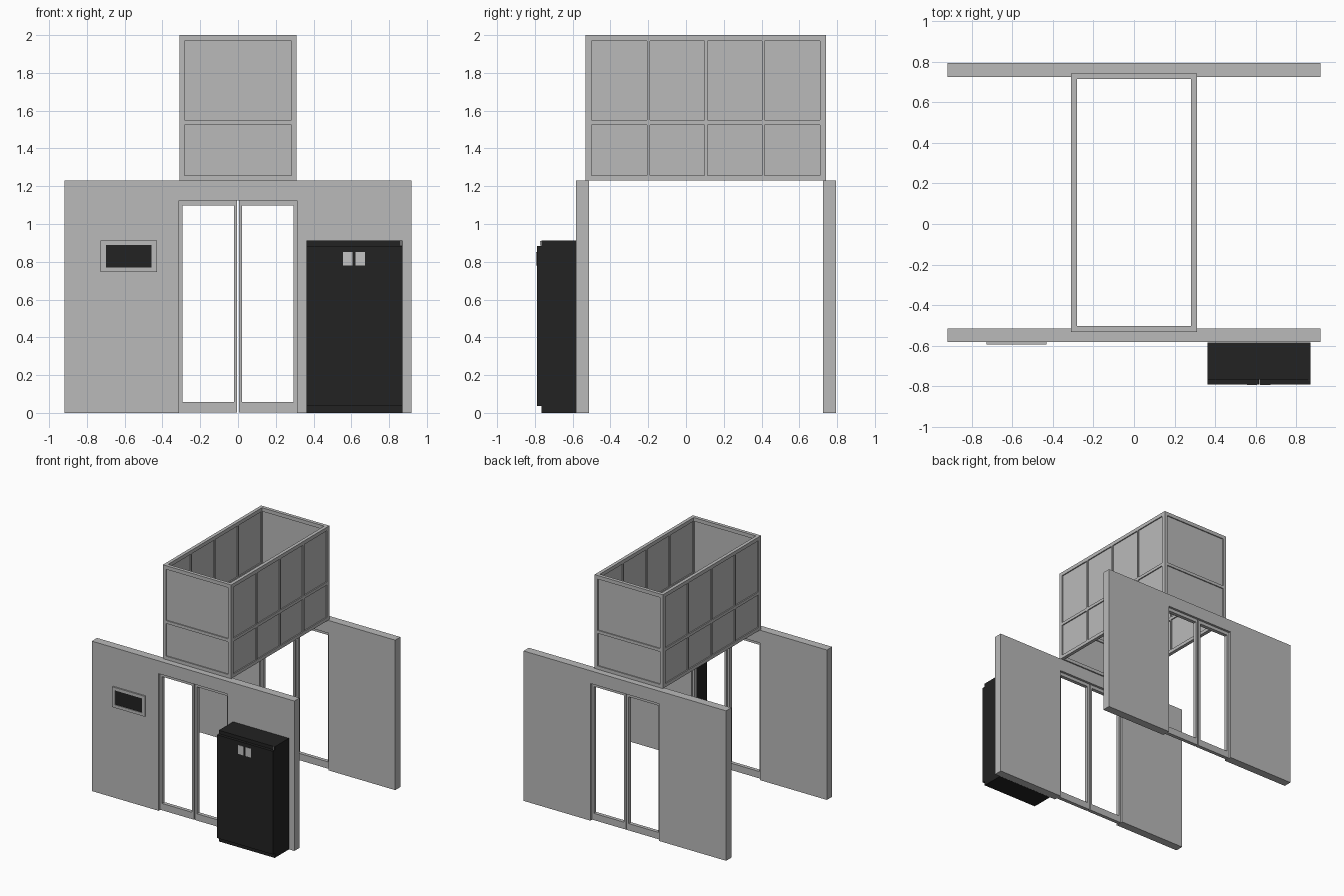
import bpy
import bmesh
from mathutils import Matrix, Vector

if "Cube" in bpy.data.objects:
    bpy.data.objects.remove(bpy.data.objects["Cube"])


def material(name, value):
    mat = bpy.data.materials.new(name)
    mat.use_nodes = True
    colour = (value, value, value, 1)
    mat.diffuse_color = colour
    bsdf = mat.node_tree.nodes["Principled BSDF"]
    bsdf.inputs["Base Color"].default_value = colour
    bsdf.inputs["Roughness"].default_value = 0.7
    return mat


GREY = material("light grey", 0.49)
BLACK = material("charcoal black", 0.016)
METAL = material("pale metal", 0.55)


def finish(bm, name, mat):
    bmesh.ops.recalc_face_normals(bm, faces=bm.faces)
    mesh = bpy.data.meshes.new(name)
    bm.to_mesh(mesh)
    bm.free()
    mesh.materials.append(mat)
    obj = bpy.data.objects.new(name, mesh)
    bpy.context.scene.collection.objects.link(obj)
    return obj


def add_box(bm, x, y, z):
    """Add a box given its (low, high) range on each axis."""
    low, high = map(Vector, zip(x, y, z))
    size = high - low
    matrix = Matrix.Translation((low + high) / 2) @ Matrix.Diagonal((*size, 1))
    bmesh.ops.create_cube(bm, size=1, matrix=matrix)


def box(name, mat, x, y, z):
    bm = bmesh.new()
    add_box(bm, x, y, z)
    return finish(bm, name, mat)


def lattice(name, u_bars, v_bars, depth, along="x", mat=GREY):
    """Frame of upright bars (u) and rails (v), standing along x or y."""
    bm = bmesh.new()

    def bar(u, v):
        if along == "x":
            add_box(bm, u, depth, v)
        else:
            add_box(bm, depth, u, v)

    for u in u_bars:
        bar(u, (v_bars[0][0], v_bars[-1][1]))
    for left, right in zip(u_bars, u_bars[1:]):
        for v in v_bars:
            bar((left[1], right[0]), v)
    return finish(bm, name, mat)


WALL_TOP = 1.23
HALF_DOOR = 0.312
DOOR_TOP = 1.125


# End walls with a doorway, and a pair of glassless sliding doors in each
def wall(name, y0, y1):
    half = 0.919
    profile = [(-half, 0), (-half, WALL_TOP), (half, WALL_TOP), (half, 0),
               (HALF_DOOR, 0), (HALF_DOOR, DOOR_TOP),
               (-HALF_DOOR, DOOR_TOP), (-HALF_DOOR, 0)]
    bm = bmesh.new()
    face = bm.faces.new([bm.verts.new((x, y0, z)) for x, z in profile])
    out = bmesh.ops.extrude_face_region(bm, geom=[face])["geom"]
    moved = [v for v in out if isinstance(v, bmesh.types.BMVert)]
    bmesh.ops.translate(bm, verts=moved, vec=(0, y1 - y0, 0))
    finish(bm, name + "_wall", GREY)

    rails = [(0.002, 0.058), (1.098, DOOR_TOP)]
    stiles = [(0.004, 0.022), (0.294, HALF_DOOR)]
    middle = (y0 + y1) / 2
    for side, sign in (("left", 1), ("right", -1)):
        bars = sorted(tuple(sorted((sign * a, sign * b))) for a, b in stiles)
        lattice(f"{name}_{side}_door", bars, rails,
                (middle - 0.015, middle + 0.015))


wall("front", -0.582, -0.514)
wall("back", 0.725, 0.793)

# Upper shaft: four framed sides, open at top and bottom
X, Y0, Y1, T = 0.31, -0.531, 0.742, 0.028
INSET, SKIN = 0.009, 0.01
rails = [(WALL_TOP, 1.258), (1.525, 1.55), (1.97, 2.0)]
skin_z = (WALL_TOP + 0.01, 1.99)
for name, y in (("front", Y0), ("back", Y1 - T)):
    lattice(f"shaft_{name}_frame", [(-X, -X + T), (X - T, X)], rails, (y, y + T))
    box(f"shaft_{name}_panel", GREY, (-X + 0.02, X - 0.02),
        (y + INSET, y + INSET + SKIN), skin_z)

step = (Y1 - Y0 - 2 * T) / 4
posts = [(Y0 + T, Y0 + T + 0.004)]
for i in range(1, 4):
    centre = Y0 + T + step * i
    posts.append((centre - 0.007, centre + 0.007))
posts.append((Y1 - T - 0.004, Y1 - T))
for name, x in (("left", X - T), ("right", -X)):
    lattice(f"shaft_{name}_frame", posts, rails, (x, x + T), along="y")
    box(f"shaft_{name}_panel", GREY, (x + INSET, x + INSET + SKIN),
        (Y0 + 0.02, Y1 - 0.02), skin_z)

# Wall display on the front
lattice("display_frame", [(-0.727, -0.7), (-0.457, -0.43)],
        [(0.745, 0.77), (0.888, 0.912)], (-0.594, -0.58))
box("display_screen", BLACK, (-0.702, -0.455), (-0.588, -0.58), (0.768, 0.89))

# Black cabinet with two doors, handles and a small hinge
box("cabinet_body", BLACK, (0.363, 0.87), (-0.766, -0.583), (0, 0.912))
for name, x in (("left", (0.6175, 0.87)), ("right", (0.363, 0.6155))):
    box(f"cabinet_{name}_door", BLACK, x, (-0.79, -0.766), (0.037, 0.884))
for name, x in (("left", (0.622, 0.673)), ("right", (0.556, 0.607))):
    box(f"cabinet_{name}_handle", METAL, x, (-0.793, -0.788), (0.78, 0.853))
box("cabinet_hinge", METAL, (0.859, 0.865), (-0.772, -0.765), (0.886, 0.91))
